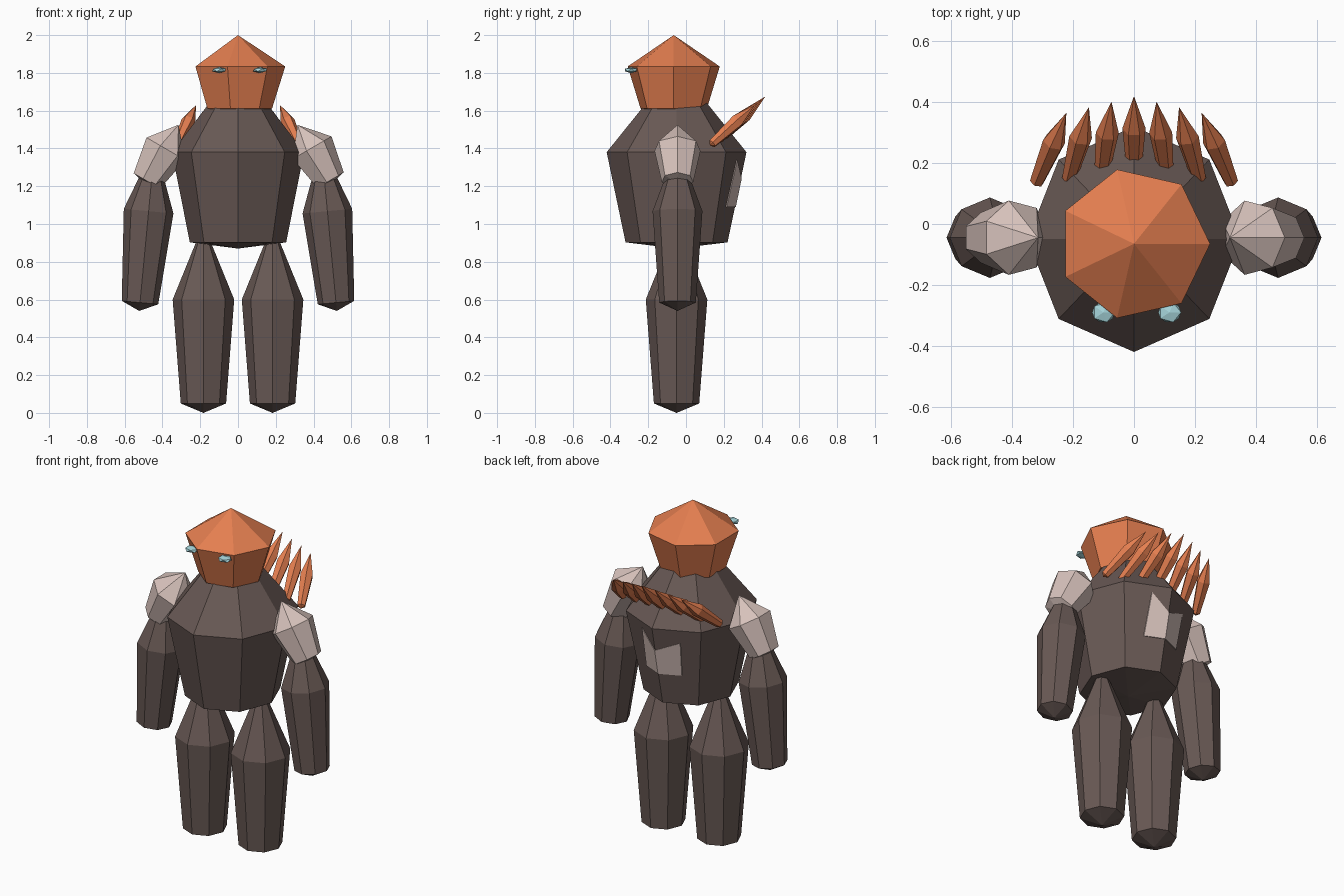
import bpy, bmesh, math
from mathutils import Vector

if "Cube" in bpy.data.objects:
    bpy.data.objects.remove(bpy.data.objects["Cube"])


def material(name, rgb):
    m = bpy.data.materials.new(name)
    m.diffuse_color = (*rgb, 1)
    m.use_nodes = True
    m.node_tree.nodes["Principled BSDF"].inputs["Base Color"].default_value = m.diffuse_color
    return m


STONE = material("dark_stone", (0.14, 0.10, 0.09))
PALE = material("pale_stone", (0.68, 0.54, 0.50))
ORANGE = material("orange_crystal", (0.78, 0.21, 0.08))
BLUE = material("blue_gem", (0.38, 0.66, 0.70))


def finish(name, bm, mat):
    bmesh.ops.recalc_face_normals(bm, faces=bm.faces)
    mesh = bpy.data.meshes.new(name)
    bm.to_mesh(mesh)
    bm.free()
    mesh.materials.append(mat)
    ob = bpy.data.objects.new(name, mesh)
    bpy.context.collection.objects.link(ob)
    return ob


def crystal(name, base, tip, sides, r1, r2, mat, f1=0.05, f2=0.6, sx=1.0):
    """Pointed prism from base to tip with two rings at fractions f1, f2."""
    base, tip = Vector(base), Vector(tip)
    axis = tip - base
    rot = Vector((0, 0, 1)).rotation_difference(axis)
    bm = bmesh.new()
    low, high = bm.verts.new(base), bm.verts.new(tip)
    rings = []
    for f, r in ((f1, r1), (f2, r2)):
        ring = []
        for i in range(sides):
            a = math.tau * i / sides
            p = Vector((sx * r * math.cos(a), r * math.sin(a), 0))
            ring.append(bm.verts.new(base + axis * f + rot @ p))
        rings.append(ring)
    a, b = rings
    for i in range(sides):
        j = (i + 1) % sides
        bm.faces.new((low, a[j], a[i]))
        bm.faces.new((a[i], a[j], b[j], b[i]))
        bm.faces.new((b[i], b[j], high))
    return finish(name, bm, mat)


CY = -0.05

# Torso and head
crystal("torso", (0, CY, 0.87), (0, CY, 1.84), 8, 0.27, 0.37, STONE,
        f1=0.034, f2=0.526, sx=0.945)
crystal("head", (0, -0.065, 1.59), (0, -0.065, 2.0), 7, 0.18, 0.25, ORANGE,
        f1=0.05, f2=0.595)

# Legs, arms and shoulders
for side, s in (("left", -1), ("right", 1)):
    crystal(side + "_leg", (s * 0.183, CY, 0), (s * 0.183, CY, 1.0), 8,
            0.12, 0.163, STONE)
    crystal(side + "_arm", (s * 0.523, CY + 0.005, 0.54), (s * 0.44, CY + 0.005, 1.42), 8,
            0.097, 0.132, STONE)
    crystal(side + "_shoulder", (s * 0.495, CY + 0.005, 1.215), (s * 0.315, CY + 0.005, 1.525), 7,
            0.085, 0.125, PALE)

# Eyes
for side, x in (("left", -0.10), ("right", 0.117)):
    bm = bmesh.new()
    bmesh.ops.create_icosphere(bm, subdivisions=1, radius=1)
    bmesh.ops.scale(bm, vec=(0.042, 0.038, 0.016), verts=bm.verts)
    bmesh.ops.translate(bm, vec=(x, -0.29, 1.815), verts=bm.verts)
    finish(side + "_eye", bm, BLUE)

# Fan of back spikes
for i in range(-3, 4):
    k = abs(i)
    t = k / 3
    base = (i * 0.108, 0.157 - 0.03 * t, 1.425 - 0.01 * t)
    tip = (i * 0.074, 0.42 - 0.055 * t, 1.675 - 0.045 * t)
    crystal(f"back_spike_{i + 4}", base, tip, 6, 0.024, 0.038, ORANGE)


# Pale plate wrapping the rear torso edge
def on_back(x, z):
    r = 0.37 - (1.38 - z) * 0.208
    return Vector((x, CY + r - 0.438 * abs(x) + 0.004, z))


bm = bmesh.new()
pts = [(0, 1.24), (0, 1.09), (0.11, 1.09), (0.10, 1.34), (-0.12, 1.09), (-0.135, 1.30)]
outer = [bm.verts.new(on_back(x, z)) for x, z in pts]
inner = [bm.verts.new(on_back(x, z) - Vector((0, 0.03, 0))) for x, z in pts]
for q in ((0, 1, 2, 3), (1, 0, 5, 4)):
    bm.faces.new([outer[k] for k in q])
    bm.faces.new([inner[k] for k in reversed(q)])
loop = [0, 3, 2, 1, 4, 5]
for a, b in zip(loop, loop[1:] + loop[:1]):
    bm.faces.new((outer[a], outer[b], inner[b], inner[a]))
finish("back_plate", bm, PALE)
